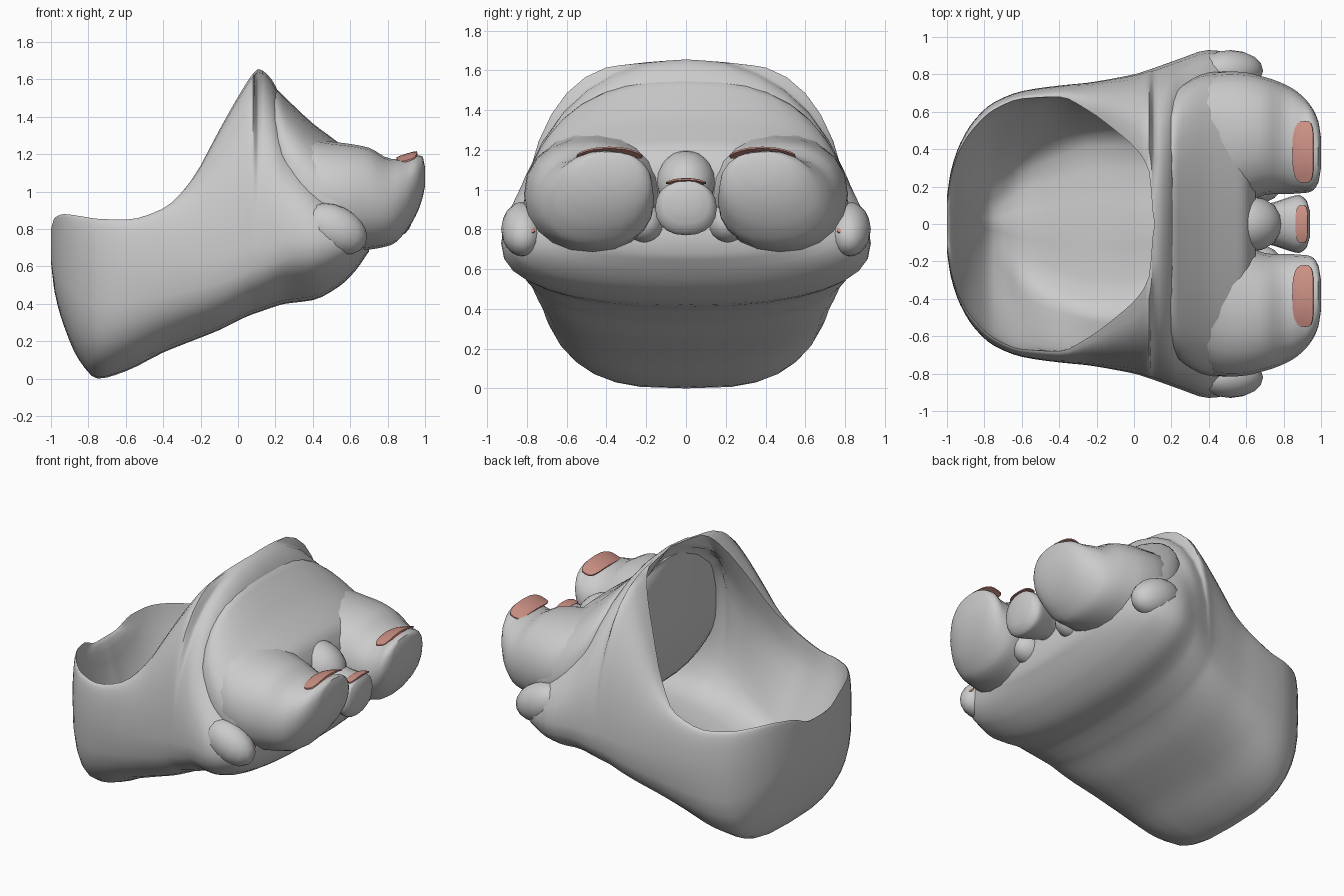
import bpy, bmesh, math
from mathutils import Matrix

if "Cube" in bpy.data.objects:
    bpy.data.objects.remove(bpy.data.objects["Cube"])


def material(name, col):
    m = bpy.data.materials.new(name)
    m.diffuse_color = (*col, 1)
    m.use_nodes = True
    m.node_tree.nodes["Principled BSDF"].inputs["Base Color"].default_value = m.diffuse_color
    return m


SKIN = material("soft grey", (0.6, 0.6, 0.6))
NAIL = material("nail pink", (0.6, 0.28, 0.23))


def smooth_path(pts, n):
    """Catmull-Rom through 2D points."""
    out = []
    for i in range(len(pts) - 1):
        a, b = pts[max(i - 1, 0)], pts[i]
        c, d = pts[i + 1], pts[min(i + 2, len(pts) - 1)]
        for k in range(n):
            t = k / n
            out.append(tuple(0.5 * (2 * q + (r - p) * t + (2 * p - 5 * q + 4 * r - s) * t * t
                                    + (3 * q - p - 3 * r + s) * t ** 3)
                             for p, q, r, s in zip(a, b, c, d)))
    return out + [pts[-1]]


def refine(rows, n):
    """Monotone cubic of every column over the first column, without overshoot."""
    x = [r[0] for r in rows]
    cols = []
    for col in zip(*rows):
        d = [(col[i + 1] - col[i]) / (x[i + 1] - x[i]) for i in range(len(x) - 1)]
        m = [d[0]] + [2 * a * b / (a + b) if a * b > 0 else 0 for a, b in zip(d, d[1:])] + [d[-1]]
        out = []
        for i in range(len(d)):
            h = x[i + 1] - x[i]
            for k in range(n):
                t = k / n
                out.append((2 * t ** 3 - 3 * t * t + 1) * col[i] + (t ** 3 - 2 * t * t + t) * h * m[i]
                           + (3 * t * t - 2 * t ** 3) * col[i + 1] + (t ** 3 - t * t) * h * m[i + 1])
        cols.append(out + [col[-1]])
    return list(zip(*cols))


def loft(bm, rings, closed, caps):
    rows = [[bm.verts.new(p) for p in r] for r in rings]
    n = len(rows[0])
    for a, b in zip(rows, rows[1:]):
        for i in range(n if closed else n - 1):
            j = (i + 1) % n
            bm.faces.new((a[i], a[j], b[j], b[i]))
    for c in caps:
        bm.faces.new(rows[c])


def finish(name, bm, mat, angle=50):
    bmesh.ops.remove_doubles(bm, verts=bm.verts, dist=0.003)
    bmesh.ops.recalc_face_normals(bm, faces=bm.faces)
    me = bpy.data.meshes.new(name)
    bm.to_mesh(me)
    bm.free()
    me.materials.append(mat)
    ob = bpy.data.objects.new(name, me)
    bpy.context.collection.objects.link(ob)
    bpy.ops.object.select_all(action='DESELECT')
    ob.select_set(True)
    bpy.context.view_layer.objects.active = ob
    bpy.ops.object.shade_smooth_by_angle(angle=math.radians(angle))


def mirrored(x, half):
    """Half section from rim to bottom centre -> full section."""
    return [(x, y, z) for y, z in half] + [(x, -y, z) for y, z in half[-2::-1]]


# ---- Slipper shell: x, bottom, rim z, rim half width, half width, widest z
shell = [
    (-1.0, .62, .80, .12, .15, .72), (-.98, .46, .86, .25, .28, .70),
    (-.93, .28, .88, .40, .43, .66), (-.85, .10, .87, .52, .56, .62),
    (-.75, .0, .855, .61, .65, .60), (-.6, .04, .85, .67, .71, .60),
    (-.4, .14, .91, .68, .74, .60), (-.25, .20, 1.06, .61, .755, .62),
    (-.1, .26, 1.33, .50, .78, .65), (.02, .32, 1.54, .39, .805, .68),
    (.08, .345, 1.63, .28, .825, .70), (.11, .355, 1.655, 0, .835, .70),
    (.18, .38, 1.60, 0, .86, .71), (.25, .40, 1.45, 0, .885, .73),
    (.4, .42, 1.20, 0, .93, .73), (.55, .50, 1.02, 0, .90, .74),
    (.63, .58, .94, 0, .82, .76), (.70, .68, .85, 0, .45, .77)]


def shell_ring(s):
    x, zb, zr, yr, hw, zw = s
    e = .64 + .2 * min(max(x / .3, 0), 1)
    quarter = [math.pi / 2 * i / 8 for i in range(8)]
    up = [(yr + (hw - yr) * math.sin(a) ** .91, zw + (zr - zw) * math.cos(a) ** .91)
          for a in quarter]
    down = [(hw * math.cos(a) ** e, zw - (zw - zb) * math.sin(a) ** e) for a in quarter]
    return mirrored(x, up + down + [(0, zb)])


# Tub-shaped lining: upper wall y z, lower wall y z, floor edge y, floor z
tub = [(.08, .80, .06, .80, .04, .80), (.20, .81, .12, .79, .06, .78),
       (.35, .78, .25, .67, .10, .60), (.47, .74, .32, .52, .12, .40),
       (.57, .72, .38, .42, .14, .25), (.62, .70, .45, .42, .27, .22),
       (.66, .72, .52, .45, .36, .28), (.64, .82, .54, .50, .41, .33),
       (.60, .97, .56, .60, .42, .38), (.56, 1.15, .57, .70, .42, .43),
       (.52, 1.30, .57, .75, .42, .45), (.50, 1.38, .57, .78, .42, .46)]
lining = [(s[0], s[2], s[3]) + v for s, v in zip(shell, tub)]
lining += [(.18, 1.50, 0, .45, 1.25, .55, .80, .42, .48),
           (.25, 1.30, 0, .40, 1.12, .52, .80, .40, .50),
           (.42, .98, 0, .25, .92, .40, .75, .30, .55)]


def lining_ring(s):
    x, zr, yr, y1, z1, y2, z2, y3, z3 = s
    return mirrored(x, smooth_path([(yr, zr), (y1, z1), (y2, z2), (y3, z3), (0, z3)], 3))


bm = bmesh.new()
loft(bm, [shell_ring(s) for s in refine(shell, 3)], False, (0, -1))
loft(bm, [lining_ring(s) for s in refine(lining, 3)], False, (-1,))
finish("slipper_body", bm, SKIN)


def lobe(name, sections, n=20, p=.9, sub=3):
    """Rounded lobe along x: x, centre y, half width, bottom, top."""
    rings = []
    for x, cy, hw, zb, zt in refine(sections, sub):
        ring = []
        for i in range(n):
            a = 2 * math.pi * i / n
            c, s = math.cos(a), math.sin(a)
            ring.append((x, cy + hw * math.copysign(abs(c) ** p, c),
                         (zb + zt) / 2 + (zt - zb) / 2 * math.copysign(abs(s) ** p, s)))
        rings.append(ring)
    bm = bmesh.new()
    loft(bm, rings, True, (0, -1))
    finish(name, bm, SKIN)


def blob(name, centre, radii, tilt=0, seg=16):
    bm = bmesh.new()
    bmesh.ops.create_uvsphere(bm, u_segments=seg, v_segments=seg // 2 + 2, radius=1)
    m = (Matrix.Translation(centre) @ Matrix.Rotation(tilt, 4, 'Y')
         @ Matrix.Diagonal((*radii, 1)))
    bmesh.ops.transform(bm, matrix=m, verts=bm.verts)
    finish(name, bm, SKIN)


def nail(name, centre, rx, ry, drop, tilt):
    """Domed rounded plate that follows the toe top."""
    bm = bmesh.new()
    top = []
    for k in range(5):
        r = k / 4
        top.append([])
        for i in range(24):
            a = 2 * math.pi * i / 24
            c, s = math.cos(a), math.sin(a)
            u = r * math.copysign(abs(c) ** .6, c)
            v = r * math.copysign(abs(s) ** .6, s)
            top[-1].append((rx * u, ry * v, -drop * v * v - .004 * r ** 4))
    top.append([(x, y, z - .008) for x, y, z in top[-1]])
    loft(bm, top, True, (-1,))
    m = Matrix.Translation(centre) @ Matrix.Rotation(tilt, 4, 'Y')
    bmesh.ops.transform(bm, matrix=m, verts=bm.verts)
    finish(name, bm, NAIL)


# ---- Instep mass over the shell
lobe("instep", [(.14, 0, .50, .75, 1.56), (.19, 0, .66, .70, 1.555),
                (.26, 0, .75, .65, 1.495), (.4, 0, .81, .58, 1.365),
                (.52, 0, .815, .58, 1.275), (.60, 0, .78, .62, 1.21),
                (.65, 0, .66, .68, 1.10)], n=32, p=.85)

# ---- Toes and nails on both sides
for side, label in ((1, "left"), (-1, "right")):
    lobe("big_toe_" + label, [
        (.30, side * .42, .30, .75, 1.33), (.45, side * .44, .37, .70, 1.275),
        (.6, side * .465, .345, .68, 1.255), (.7, side * .47, .315, .69, 1.235),
        (.82, side * .45, .29, .715, 1.175), (.90, side * .425, .26, .79, 1.175),
        (.95, side * .40, .225, .87, 1.195), (.985, side * .385, .165, .96, 1.19),
        (1.0, side * .38, .08, 1.03, 1.13)])
    nail("big_nail_" + label, (.90, side * .385, 1.203), .058, .165, .03, -.3)
    blob("little_toe_" + label, (.515, side * .82, .80), (.185, .11, .125), tilt=.45)
    nail("little_nail_" + label, (.662, side * .79, .805), .022, .03, .004, .9)
    blob("inner_toe_" + label, (.66, side * .21, .83), (.13, .10, .10))

# ---- Middle toe with its knuckle
blob("middle_knuckle", (.62, 0, 1.04), (.18, .15, .15), tilt=.5)
lobe("middle_toe", [(.6, 0, .10, .82, 1.10), (.72, 0, .11, .80, 1.08),
                    (.82, 0, .14, .775, 1.05), (.88, 0, .155, .77, 1.045),
                    (.92, 0, .13, .81, 1.045), (.94, 0, .07, .88, 1.0)])
nail("middle_nail", (.895, 0, 1.056), .033, .10, .015, -.15)
